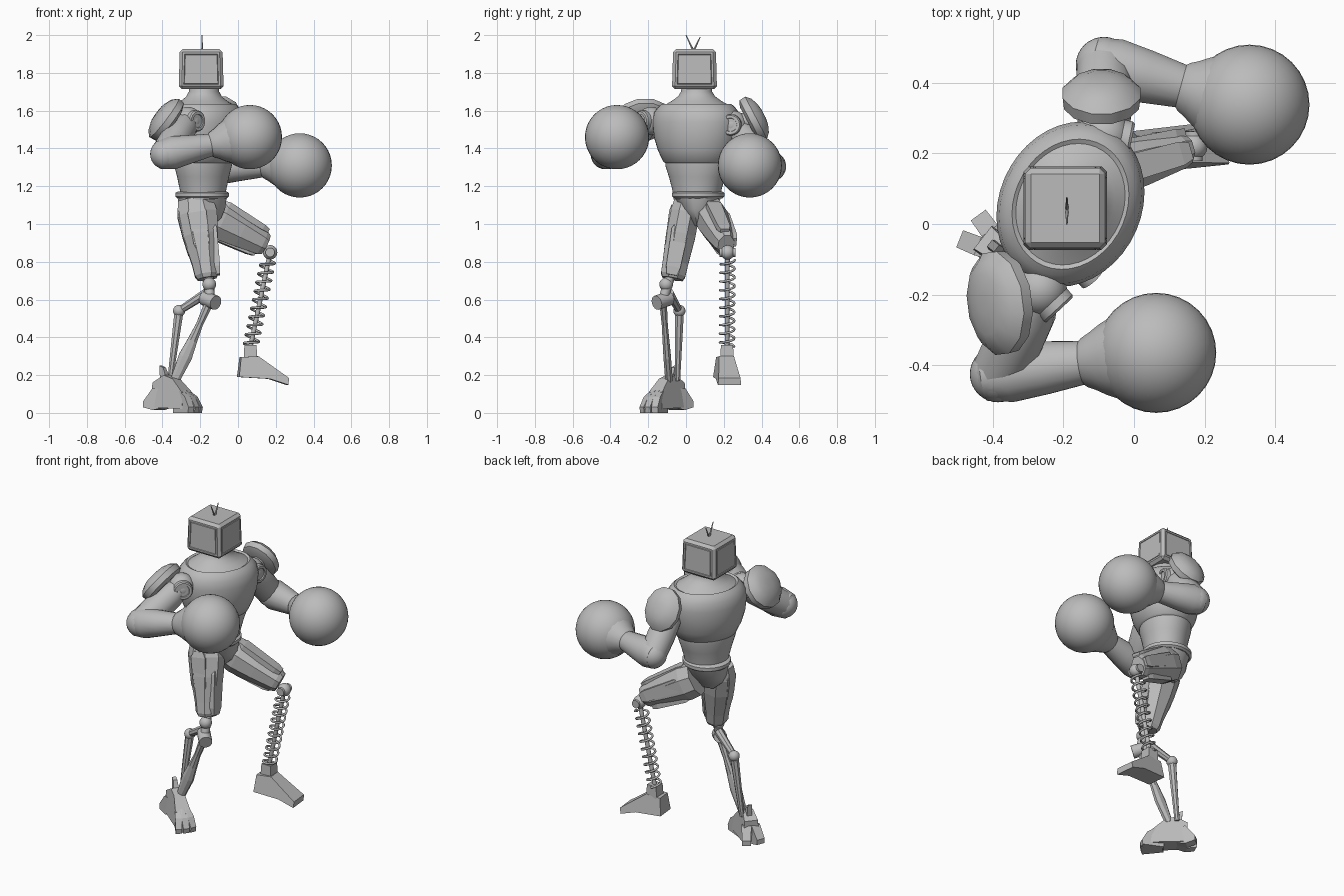
import bpy, bmesh, math
from mathutils import Vector, Matrix

old = bpy.data.objects.get("Cube")
if old:
    bpy.data.objects.remove(old, do_unlink=True)

GREY = (0.5, 0.5, 0.5, 1)
metal = bpy.data.materials.new("plain_grey")
metal.use_nodes = True
metal.diffuse_color = GREY
metal.node_tree.nodes["Principled BSDF"].inputs["Base Color"].default_value = GREY


def finish(bm, name, smooth=True, limit=35):
    bmesh.ops.recalc_face_normals(bm, faces=bm.faces)
    for f in bm.faces:
        f.smooth = smooth
    for e in bm.edges:
        e.smooth = e.calc_face_angle(0) < math.radians(limit)
    mesh = bpy.data.meshes.new(name)
    bm.to_mesh(mesh)
    bm.free()
    mesh.materials.append(metal)
    obj = bpy.data.objects.new(name, mesh)
    bpy.context.collection.objects.link(obj)


def tube(name, p0, p1, rings, n=24, side=(0, 0, 1), smooth=True):
    """Loft of (t, half size along side, half size across) rings from p0 to p1."""
    p0, p1 = Vector(p0), Vector(p1)
    axis = (p1 - p0).normalized()
    u = Vector(side)
    u = (u - axis * u.dot(axis)).normalized()
    v = axis.cross(u)
    grow = 1 / math.cos(math.pi / n)
    bm = bmesh.new()
    loops = []
    for t, a, b in rings:
        c = p0.lerp(p1, t)
        angles = [(i + 0.5) * math.tau / n for i in range(n)]
        loops.append([bm.verts.new(c + grow * (u * a * math.cos(k) + v * b * math.sin(k)))
                      for k in angles])
    for lo, hi in zip(loops, loops[1:]):
        for i in range(n):
            j = (i + 1) % n
            bm.faces.new((lo[i], lo[j], hi[j], hi[i]))
    bm.faces.new(loops[0])
    bm.faces.new(loops[-1])
    finish(bm, name, smooth)


def rod(name, p0, p1, r0, r1=None, n=12, side=(0, 0.1, 1)):
    r1 = r1 or r0
    tube(name, p0, p1, [(0, r0, r0), (1, r1, r1)], n, side)


def ball(name, c, r):
    bm = bmesh.new()
    bmesh.ops.create_uvsphere(bm, u_segments=32, v_segments=20, radius=r,
                              matrix=Matrix.Translation(c))
    finish(bm, name)


def prism(name, points, matrix):
    """Side profile of (x, z, half width) points, widened along y."""
    bm = bmesh.new()
    sides = [[bm.verts.new(matrix @ Vector((x, s * w, z))) for x, z, w in points] for s in (-1, 1)]
    for s in sides:
        bm.faces.new(s)
    for i in range(len(points)):
        j = (i + 1) % len(points)
        bm.faces.new((sides[0][i], sides[0][j], sides[1][j], sides[1][i]))
    finish(bm, name, False)


def turn(deg):
    return Matrix.Rotation(math.radians(deg), 4, "Z")


# Boxy head, slightly narrower on top, with a shallow groove around each side panel
HEAD = Vector((-0.195, 0.045, 1.82))
bm = bmesh.new()
bmesh.ops.create_cube(bm, size=1, matrix=Matrix.Translation(HEAD)
                      @ Matrix.Diagonal((0.238, 0.238, 0.212, 1)))
for v in bm.verts:
    if v.co.z > HEAD.z:
        v.co.x = HEAD.x + (v.co.x - HEAD.x) * 0.95
        v.co.y = HEAD.y + (v.co.y - HEAD.y) * 0.95
bmesh.ops.bevel(bm, geom=bm.edges[:], offset=0.016, segments=1, affect="EDGES", profile=0.5)
bm.normal_update()
panels = [f for f in bm.faces if f.calc_area() > 0.01 and abs(f.normal.z) < 0.5]
for thickness, depth in ((0.014, 0), (0.003, -0.006), (0.003, 0.006)):
    bmesh.ops.inset_individual(bm, faces=panels, thickness=thickness, depth=depth)
finish(bm, "head", True, 15)
for y, z in ((0.0, 2.0), (0.075, 1.99)):
    rod("antenna", (-0.19, 0.04, 1.915), (-0.19, y, z), 0.005, 0.002, 6, (1, 0, 0))

# Torso, turned towards the guard side
FACING = (math.cos(math.radians(27)), -math.sin(math.radians(27)), 0)


def column(name, x, y, rings, n=40, side=FACING):
    tube(name, (x, y, 0), (x, y, 1), rings, n, side)


column("chest", -0.18, 0.056, [
    (1.315, 0.13, 0.16), (1.33, 0.152, 0.182), (1.39, 0.18, 0.21), (1.46, 0.196, 0.232),
    (1.54, 0.2, 0.241), (1.59, 0.192, 0.232), (1.62, 0.174, 0.208), (1.635, 0.158, 0.19),
    (1.628, 0.148, 0.177), (1.65, 0.12, 0.137), (1.675, 0.092, 0.1), (1.7, 0.08, 0.083),
    (1.75, 0.075, 0.078)])
column("waist", -0.185, 0.058, [
    (1.13, 0.115, 0.125), (1.18, 0.12, 0.132), (1.25, 0.133, 0.152), (1.31, 0.147, 0.172),
    (1.34, 0.147, 0.172)])
column("belt", -0.19, 0.065, [
    (1.135, 0.13, 0.125), (1.145, 0.142, 0.137), (1.165, 0.142, 0.137), (1.172, 0.13, 0.125)])
column("pelvis", -0.19, 0.065, [
    (0.99, 0.055, 0.025), (1.03, 0.1, 0.05), (1.08, 0.122, 0.09), (1.14, 0.13, 0.122)],
    12, (1, 0, 0))

# Arms: joint, upper arm, pad, forearm and round glove
ARMS = {
    "right": dict(joint=(-0.265, -0.185, 1.545), disc=(0.68, -0.73, 0), elbow=(-0.385, -0.425, 1.37),
                  glove=(0.063, -0.365, 1.46), pad=(-0.395, -0.225, 1.565),
                  normal=(-0.8, -0.1, 0.6), width=0.145),
    "left": dict(joint=(-0.085, 0.25, 1.525), disc=(0.97, -0.2, 0), elbow=(-0.085, 0.45, 1.305),
                 glove=(0.327, 0.338, 1.31), pad=(-0.092, 0.375, 1.565),
                 normal=(0.0, 0.88, 0.46), width=0.11),
}
for s, a in ARMS.items():
    joint, elbow, glove = Vector(a["joint"]), Vector(a["elbow"]), Vector(a["glove"])
    disc, pad, normal = Vector(a["disc"]), Vector(a["pad"]), Vector(a["normal"])
    ball(s + "_shoulder_joint", joint, 0.075)
    tube(s + "_shoulder_disc", joint + disc * 0.045, joint + disc * 0.08, [
        (0, 0.056, 0.056), (0.8, 0.056, 0.056), (1, 0.05, 0.05), (1, 0.036, 0.036),
        (0.8, 0.034, 0.034)], 24)
    rod(s + "_shoulder_axle", Vector((-0.18, 0.055, 1.53)), joint, 0.07, 0.06)
    tube(s + "_upper_arm", joint, elbow, [
        (0, 0.055, 0.055), (0.25, 0.075, 0.075), (0.6, 0.08, 0.08), (0.95, 0.076, 0.076)], 12)
    tube(s + "_shoulder_pad", pad, pad + normal, [
        (-0.055, 0.09, a["width"] - 0.03), (-0.04, 0.122, a["width"] - 0.004),
        (-0.005, 0.126, a["width"]), (0.02, 0.1, a["width"] - 0.025),
        (0.036, 0.06, a["width"] - 0.06), (0.041, 0.025, 0.025)], 12)
    rod(s + "_pad_mount", joint, pad, 0.045)
    tube(s + "_forearm", elbow, glove, [
        (-0.13, 0.05, 0.05), (-0.08, 0.074, 0.072), (0.08, 0.088, 0.084), (0.3, 0.074, 0.075),
        (0.53, 0.06, 0.062), (0.55, 0.068, 0.07), (0.6, 0.079, 0.081), (0.67, 0.1, 0.1),
        (0.74, 0.115, 0.115)], 16)
    ball(s + "_elbow_joint", elbow, 0.08)
    ball(s + "_glove", glove, 0.17)


def plated_thigh(name, p0, p1, rings, side, plates):
    tube(name, p0, p1, rings, 8, side, False)
    for off, a, b, t0, t1 in plates:
        off = Vector(off)
        tube(name + "_plate", Vector(p0) + off, Vector(p1) + off * 0.72, [
            (t0, a * 0.6, b * 0.6), (t0 + 0.08, a, b), (t1 - 0.1, a * 0.85, b * 0.85),
            (t1, a * 0.6, b * 0.6)], 4, side, False)


# Right standing leg
plated_thigh("right_thigh", (-0.228, 0.008, 1.13), (-0.163, -0.072, 0.71), [
    (0, 0.09, 0.065), (0.18, 0.106, 0.078), (0.45, 0.095, 0.078), (0.8, 0.068, 0.068),
    (0.95, 0.062, 0.065), (1, 0.05, 0.055)], (1, 0, 0), [
    ((0, -0.07, 0), 0.05, 0.018, 0.08, 0.65), ((0.08, -0.01, 0), 0.02, 0.045, 0.3, 0.95),
    ((-0.085, 0, 0), 0.02, 0.04, 0.1, 0.7)])
KNEE = Vector((-0.148, -0.122, 0.595))
ball("right_knee_ball", (-0.152, -0.105, 0.68), 0.036)
rod("right_knee_link", (-0.155, -0.085, 0.72), KNEE, 0.025)
swing = Vector((0.03, -0.033, -0.012))
rod("right_knee_hinge", KNEE - swing, KNEE + swing, 0.038, n=16)
SPUR = (-0.312, -0.035, 0.54)
ANKLE = (-0.335, -0.09, 0.17)
tube("right_shin", KNEE, ANKLE, [
    (0, 0.024, 0.02), (0.3, 0.018, 0.016), (0.5, 0.026, 0.018), (0.7, 0.036, 0.02),
    (1, 0.024, 0.02)], 8, (1, 0, 0), False)
rod("right_upper_strut", (-0.165, -0.09, 0.635), SPUR, 0.024, 0.018, 8)
ball("right_strut_joint", SPUR, 0.032)
rod("right_rear_strut", SPUR, (-0.36, -0.045, 0.17), 0.024, 0.014, 8, (1, 0, 0))

# Right clawed foot
foot = Matrix.Translation((-0.35, -0.1, 0)) @ turn(-38)
prism("right_foot_body", [(-0.1, 0.03, 0.05), (-0.1, 0.16, 0.04), (-0.03, 0.2, 0.032),
                          (0.03, 0.18, 0.032), (0.1, 0.11, 0.045), (0.11, 0.02, 0.05)], foot)
for k in (-15, 0, 15):
    prism("right_toe", [(0.04, 0, 0.022), (0.04, 0.11, 0.018), (0.09, 0.12, 0.02),
                        (0.14, 0.085, 0.02), (0.17, 0.03, 0.018), (0.165, 0, 0.018)],
          foot @ turn(k))
for k in (164, 196):
    prism("right_heel_claw", [(0.03, 0.03, 0.026), (0.05, 0.13, 0.022), (0.1, 0.13, 0.028),
                              (0.155, 0.06, 0.026), (0.155, 0.03, 0.026), (0.1, 0.015, 0.026)],
          foot @ turn(k))
prism("right_heel_spike", [(-0.06, 0.1, 0.02), (-0.075, 0.25, 0.012), (-0.05, 0.24, 0.012),
                           (-0.01, 0.15, 0.02)], foot)

# Left raised leg
plated_thigh("left_thigh", (-0.16, 0.128, 1.05), (0.145, 0.212, 0.89), [
    (0, 0.095, 0.075), (0.2, 0.102, 0.08), (0.55, 0.086, 0.07), (0.93, 0.066, 0.052),
    (1, 0.055, 0.042)], (0, 0, 1), [
    ((0.02, 0.07, 0), 0.04, 0.018, 0.1, 0.92), ((0.045, 0, 0.085), 0.018, 0.04, 0.12, 0.93),
    ((-0.04, 0, -0.085), 0.018, 0.035, 0.2, 0.9)])
LEFT_KNEE = Vector((0.17, 0.22, 0.85))
ball("left_knee_ball", LEFT_KNEE, 0.038)
rod("left_knee_hinge", LEFT_KNEE - Vector((0, 0.042, 0)), LEFT_KNEE + Vector((0, 0.042, 0)), 0.024)

# Spring shin: coil around a thin core
TOP, BASE = Vector((0.16, 0.22, 0.81)), Vector((0.066, 0.217, 0.35))
rod("spring_core", LEFT_KNEE, BASE, 0.012, side=(1, 0, 0))
curve = bpy.data.curves.new("spring_coil", "CURVE")
curve.dimensions = "3D"
curve.bevel_depth = 0.0065
curve.bevel_resolution = 1
curve.use_fill_caps = True
COILS, STEPS = 10, 18
line = curve.splines.new("POLY")
line.points.add(COILS * STEPS)
down = (BASE - TOP).normalized()
u = Vector((0, 1, 0))
u = (u - down * u.dot(down)).normalized()
w = down.cross(u)
for i, p in enumerate(line.points):
    k = math.tau * i / STEPS
    p.co = (*(TOP.lerp(BASE, i / (COILS * STEPS)) + 0.038 * (u * math.cos(k) + w * math.sin(k))), 1)
curve.materials.append(metal)
bpy.context.collection.objects.link(bpy.data.objects.new("spring_coil", curve))

# Left wedge foot, toes turned slightly out
rod("left_ankle_block", (0.066, 0.217, 0.285), (0.066, 0.217, 0.36), 0.036, 0.032, 4, (1, 0, 0))
prism("left_foot", [(-0.066, 0.19, 0.06), (-0.054, 0.295, 0.045), (0.039, 0.3, 0.04),
                    (0.199, 0.185, 0.058), (0.196, 0.148, 0.062), (0.099, 0.18, 0.062)],
      Matrix.Translation((0.066, 0.21, 0)) @ turn(6))
